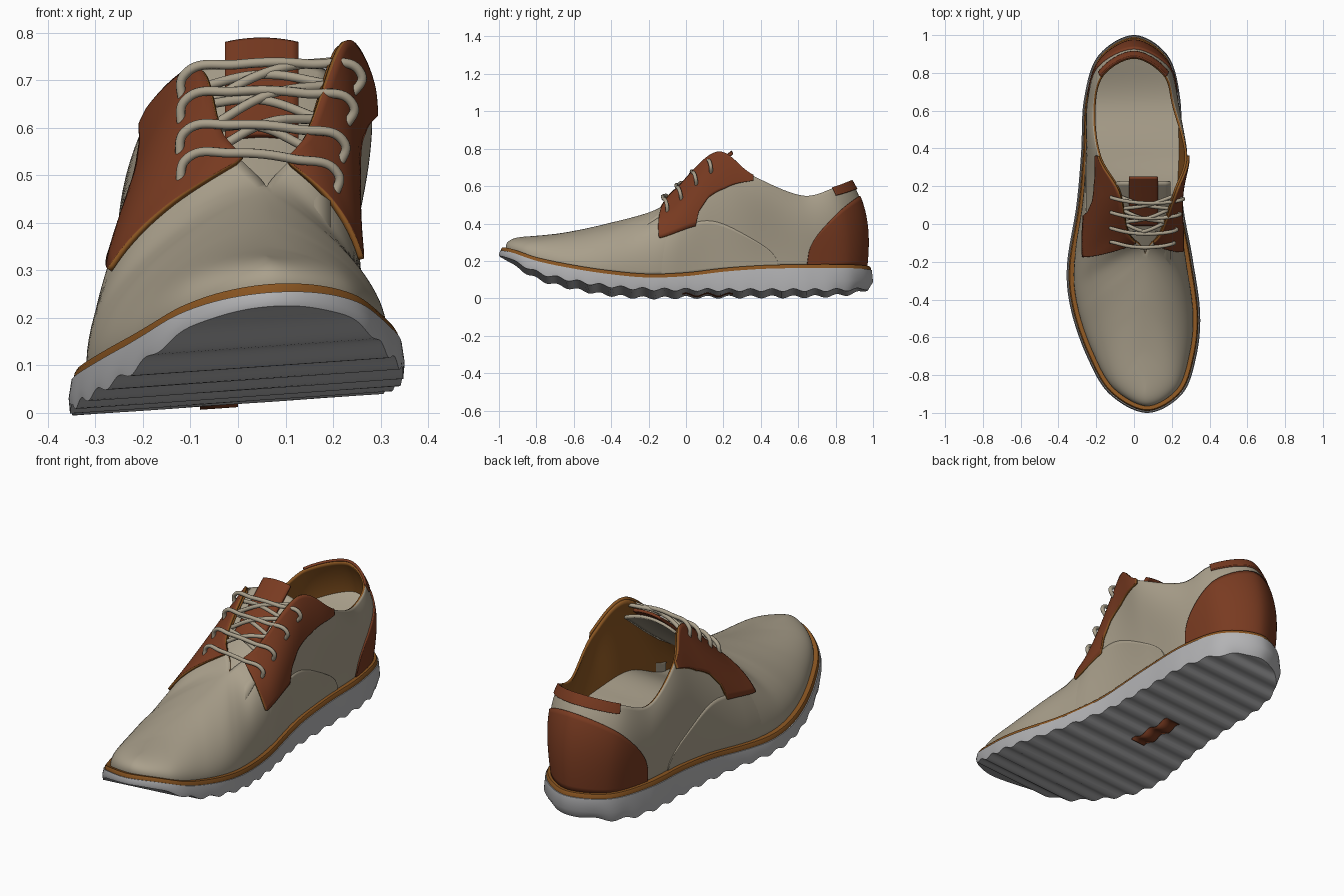
import bpy
import bmesh
import math
from mathutils import Vector

if "Cube" in bpy.data.objects:
    bpy.data.objects.remove(bpy.data.objects["Cube"], do_unlink=True)


def material(name, r, g, b):
    mat = bpy.data.materials.new(name)
    mat.use_nodes = True
    mat.diffuse_color = (r, g, b, 1)
    mat.node_tree.nodes["Principled BSDF"].inputs["Base Color"].default_value = (r, g, b, 1)
    return mat


TAN = material("tan canvas", .40, .35, .26)
BROWN = material("red brown leather", .19, .043, .015)
TRIM = material("golden brown trim", .25, .09, .015)
GREY = material("grey rubber", .45, .45, .46)

# Closed key loops, from the toe along +x to the heel and back along -x
LOOP = 18
HALF = LOOP // 2
OUTLINE = [Vector(p) for p in (
    (.07, -1), (.255, -.9), (.33, -.7), (.35, -.47), (.31, -.18), (.26, .1),
    (.25, .38), (.245, .66), (.18, .89), (0, 1), (-.19, .89), (-.265, .66),
    (-.28, .38), (-.305, .1), (-.355, -.22), (-.335, -.45), (-.25, -.7), (-.13, -.9))]
CROWN = [(.06, -.86, .33), (.06, -.66, .35), (.06, -.42, .4), (.06, -.16, .475)]
COLLAR = [(.14, -.05, .575), (.22, .17, .775), (.28, .36, .655), (.215, .62, .55),
          (.165, .79, .59), (0, .885, .625), (-.17, .79, .58), (-.215, .6, .52),
          (-.185, .36, .63), (-.08, .17, .715), (-.03, -.05, .575)]
RIM = [Vector(p) for p in CROWN + COLLAR + CROWN[:0:-1]]
# Heights at even steps from toe to heel
WELT_Z = [.27, .2, .155, .125, .11, .12, .145, .16, .165, .168, .17]
TREAD_Z = [.22, .12, .07, .04, .027, .027, .027, .027, .027, .03, .045]


def spline(keys, t, closed=True):
    i = math.floor(t)
    u = t - i
    n = len(keys)
    a, b, c, d = (keys[k % n if closed else min(max(k, 0), n - 1)] for k in range(i - 1, i + 3))
    return .5 * (2 * b + (c - a) * u + (2 * a - 5 * b + 4 * c - d) * u ** 2
                 + (3 * b - a - 3 * c + d) * u ** 3)


def smooth(a, b, x):
    x = min(max((x - a) / (b - a), 0), 1)
    return x * x * (3 - 2 * x)


def ramp(keys, x):
    for (a, p), (b, q) in zip(keys, keys[1:]):
        if x <= b:
            return p + (q - p) * max(0, x - a) / (b - a)
    return keys[-1][1]


def welt_height(p):
    return spline(WELT_Z, (p.y + 1) * 5, False) + .07 * p.x


def tread_height(p, depth=.008):
    wave = depth * math.cos(p.y * math.tau / .115) * smooth(-1, -.8, p.y) * smooth(1, .9, p.y)
    return spline(TREAD_Z, (p.y + 1) * 5, False) + .07 * p.x + wave


def outward(t):
    q = spline(OUTLINE, t + .02) - spline(OUTLINE, t - .02)
    return Vector((q.y, -q.x)).normalized()


def outline(t, inset):
    return spline(OUTLINE, t) - outward(t) * inset


def upper(t, v, lift=0):
    """Point on the upper: v runs from the welt to the collar or crown."""
    if lift:
        e = .01
        du = upper(t + e, v) - upper(t - e, v)
        dv = upper(t, v + e) - upper(t, v - e)
        return upper(t, v) + du.cross(dv).normalized() * lift
    base = outline(t, .038)
    base = base.to_3d() + Vector((0, 0, welt_height(base) - .008))
    rim = spline(RIM, t)
    side = min(t % LOOP, LOOP - t % LOOP)
    if side <= 3:
        rim.x = .06
    full = 1 - smooth(.5, 2.6, side)
    slack = smooth(2.8, 4.2, side)
    wall = smooth(3.5, 5, side)
    n = outward(t).to_3d()
    rise = rim.z - base.z
    low = base + n * (.012 + .01 * wall)
    low.z = base.z + rise * (.42 + .33 * full)
    high = rim.lerp(base, .36 + .09 * wall + .22 * full) + n * .045 * wall
    # Follow the slope of the crown so that both halves meet smoothly
    s = max(side, .1)
    d = spline(RIM, s + .05) - spline(RIM, s - .05)
    high.z = rim.z - rise * .28 * slack + (1 - slack) * (high.y - rim.y) * d.z / d.y
    w = 1 - v
    return base * w ** 3 + low * 3 * v * w * w + high * 3 * v * v * w + rim * v ** 3


def finish(obj, mats):
    for m in mats:
        obj.data.materials.append(m)
    bpy.context.view_layer.objects.active = obj
    for other in bpy.context.selected_objects:
        other.select_set(False)
    obj.select_set(True)


def grid(name, rows, mats, wrap_rows=False, wrap_cols=False, solid=0):
    n, m = len(rows), len(rows[0])
    faces = []
    for i in range(n if wrap_rows else n - 1):
        for j in range(m if wrap_cols else m - 1):
            k, l = (i + 1) % n, (j + 1) % m
            faces.append((i * m + j, k * m + j, k * m + l, i * m + l))
    mesh = bpy.data.meshes.new(name)
    mesh.from_pydata([p for row in rows for p in row], [], faces)
    bm = bmesh.new()
    bm.from_mesh(mesh)
    bmesh.ops.remove_doubles(bm, verts=bm.verts, dist=.0004)
    if wrap_cols:
        bmesh.ops.recalc_face_normals(bm, faces=bm.faces)
    bm.to_mesh(mesh)
    bm.free()
    obj = bpy.data.objects.new(name, mesh)
    bpy.context.collection.objects.link(obj)
    finish(obj, mats)
    bpy.ops.object.shade_smooth_by_angle(angle=math.radians(40))
    if solid:
        mod = obj.modifiers.new("thickness", 'SOLIDIFY')
        mod.thickness = solid
        mod.offset = -1
        mod.material_offset = mod.material_offset_rim = len(mats) - 1


def patch(name, t0, t1, low, high, lift, mats, mirror=False, steps=90):
    """Panel laid over the upper between two edge curves."""
    rows = []
    for i in range(steps + 1):
        t = t0 + (t1 - t0) * i / steps
        a, b = low(t), high(t)
        rows.append([upper(LOOP - t if mirror else t, a + (b - a) * j / 14, lift(t))
                     for j in range(15)])
    grid(name, rows[::-1] if mirror else rows, mats, solid=.012)


def at(p, z):
    return Vector((p.x, p.y, z))


# Sole with ribbed tread
def sole_row(t):
    def edge(s):
        top, mid = outline(s, .006), outline(s, 0)
        low = outline(s, .003 + .025 * smooth(.7, 1, mid.y))
        z, floor = welt_height(top) - .02, tread_height(mid, 0)
        return [at(top, z), at(mid, z + (floor - z) * .6), at(low, tread_height(low))]
    right, left = edge(t), edge(LOOP - t)
    across = [right[-1].lerp(left[-1], k / 10) for k in range(1, 10)]
    return right + [at(p, tread_height(p)) for p in across] + left[::-1]


grid("sole", [sole_row(HALF * i / 170) for i in range(171)], [GREY], wrap_cols=True)

# Welt around the sole
welt = []
for i in range(180):
    t = LOOP * i / 180
    ring = [(.01, -.022), (.012, -.008), (.017, 0), (.052, .002), (.052, -.022)]
    welt.append([at(p, welt_height(p) + dz) for p, dz in
                 ((outline(t, inset), dz) for inset, dz in ring)])
grid("welt", welt, [TRIM], wrap_rows=True, wrap_cols=True)

# Raised insole spanning the inner walls
insole = []
for i in range(61):
    t = 3.5 + (HALF - 3.5) * i / 60
    v = .25 + .33 * i / 60
    a, b = upper(LOOP - t, v, -.008), upper(t, v, -.008)
    insole.append([a.lerp(b, k / 6) for k in range(7)])
grid("insole", insole, [TAN])

# Upper shell with lining
shell = [[upper(LOOP * i / 216, j / 24) for j in range(25)] for i in range(216)]
grid("upper", shell, [TAN, TRIM], wrap_rows=True, solid=.012)

# Heel counter and collar tab
patch("heel_counter", 6.96, 11.04, lambda t: 0,
      lambda t: .8 * math.sqrt(max(0, 1 - ((t - HALF) / 2.04) ** 2)), lambda t: .007, [BROWN])
patch("heel_tab", 7.95, 10.05, lambda t: .89, lambda t: 1.01, lambda t: .008, [BROWN])

# Lace panels and side overlays on both sides
PANEL = [(3.6, .97), (3.82, .7), (4.04, .38), (4.78, .36), (4.8, .48), (4.95, .58),
         (5.3, .67), (6, .94)]
for side, mirror in (("left", False), ("right", True)):
    patch("lace_panel_" + side, 3.6, 6, lambda t: ramp(PANEL, t), lambda t: 1.01,
          lambda t: .013, [BROWN, TRIM], mirror)
    patch("side_overlay_" + side, 3.9, 6.4, lambda t: 0,
          lambda t: .4 * math.sqrt(max(0, 1 - (max(0, t - 4.4) / 2) ** 2)),
          lambda t: -.004 + .008 * smooth(3.9, 4.5, t), [TAN], mirror)

# Tongue and its leather tab
TONGUE = [Vector(p) for p in ((-.24, .39), (-.1, .49), (.04, .59), (.16, .685), (.26, .765))]


def tongue(name, start, end, half, lift, mat):
    rows = []
    for i in range(25):
        q = spline(TONGUE, start + (end - start) * i / 24, False)
        rows.append([Vector((.05 + half * s, q.x - lift * .6, q.y + lift - 1.6 * (half * s) ** 2))
                     for s in (k / 5 - 1 for k in range(11))])
    grid(name, rows, [mat], solid=.014)


tongue("tongue", 0, 3.6, .14, 0, TAN)
tongue("tongue_tab", 1.75, 4, .075, .014, BROWN)


# Laces: bowed bars over crossing diagonals
def lace(name, points):
    curve = bpy.data.curves.new(name, 'CURVE')
    curve.dimensions = '3D'
    curve.bevel_depth = .01
    curve.bevel_resolution = 3
    curve.use_fill_caps = True
    line = curve.splines.new('BEZIER')
    line.bezier_points.add(len(points) - 1)
    for knot, p in zip(line.bezier_points, points):
        knot.co = p
        knot.handle_left_type = knot.handle_right_type = 'AUTO'
    obj = bpy.data.objects.new(name, curve)
    bpy.context.collection.objects.link(obj)
    finish(obj, [TAN])


HOLES = [(4.02, .68), (4.32, .72), (4.62, .76), (4.92, .8)]
for k, (t, v) in enumerate(HOLES):
    s = LOOP - t
    a, b = upper(s, v + .16, .033), upper(t, v + .08, .033)
    bow = Vector((0, -.02, .022))
    lace(f"lace_bar_{k + 1}", [upper(s, v + .08, -.005), a, a.lerp(b, .3) + bow,
                               a.lerp(b, .7) + bow, b, upper(t, v, -.005)])
    if k < len(HOLES) - 1:
        nt = HOLES[k + 1][0]
        for p, q in ((s, nt), (t, LOOP - nt)):
            a, b = upper(p, .95, -.005), upper(q, .95, -.005)
            tag = "left" if p == t else "right"
            lace(f"lace_cross_{tag}_{k + 1}", [a, a.lerp(b, .5) + Vector((0, -.015, .025)), b])

# Inlay under the sole
inlay = []
for i in range(41):
    y = -.02 + .27 * i / 40
    pts = [Vector((x, y)) for x in (-.08, -.04, 0)]
    inlay.append([at(p, tread_height(p) - .004) for p in pts])
grid("sole_inlay", inlay, [BROWN], solid=-.003)
